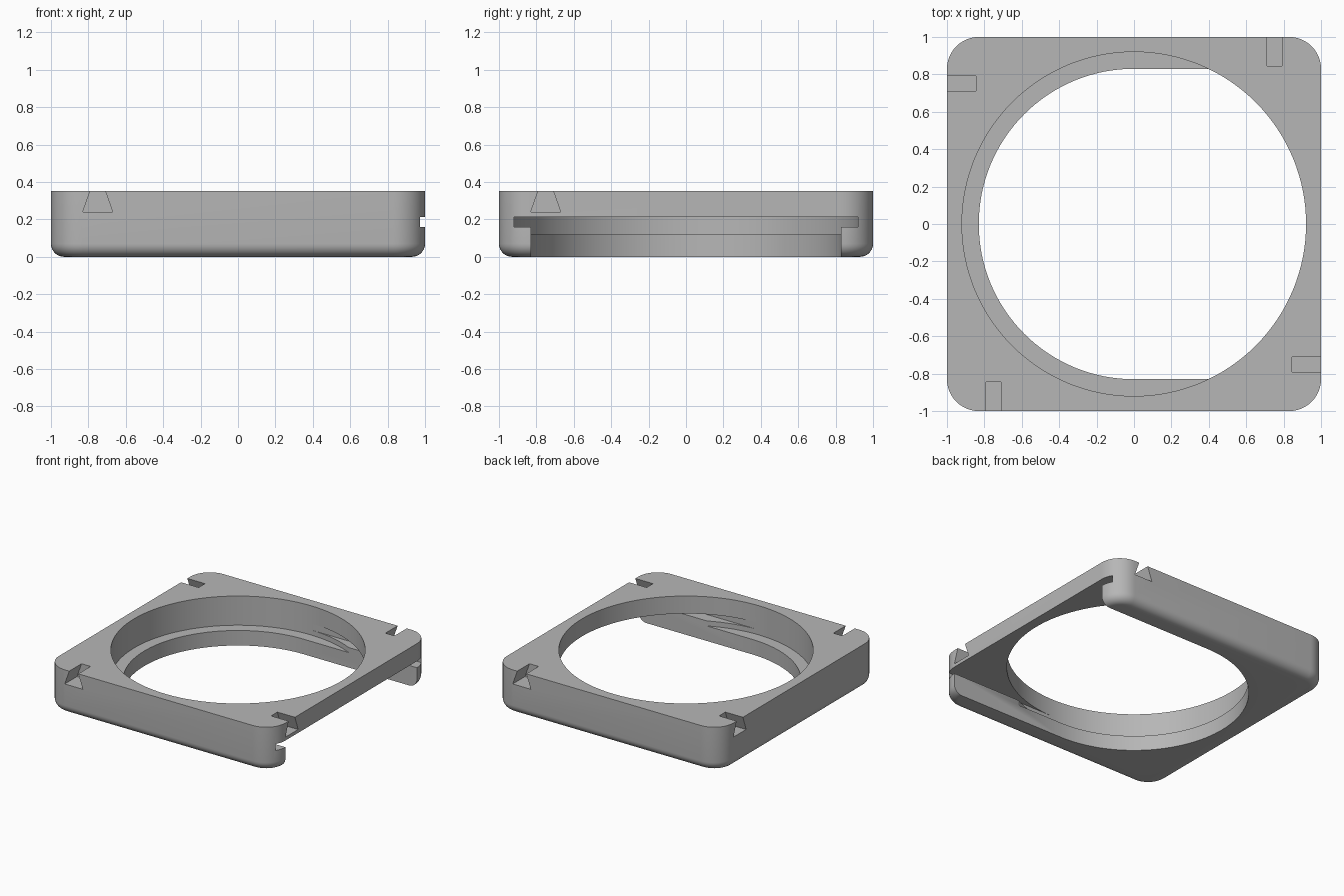
import bpy, bmesh, math

if "Cube" in bpy.data.objects:
    bpy.data.objects.remove(bpy.data.objects["Cube"])

HEIGHT, CORNER, FILLET = 0.353, 0.17, 0.07
SEAT_R, HOLE_R = 0.92, 0.83

gray = bpy.data.materials.new("plain gray")
gray.use_nodes = True
color = (0.47, 0.47, 0.47, 1)
gray.diffuse_color = color
gray.node_tree.nodes["Principled BSDF"].inputs["Base Color"].default_value = color


def loft(name, rings):
    """Closed solid through rings of equal point count."""
    bm = bmesh.new()
    loops = [[bm.verts.new(p) for p in ring] for ring in rings]
    n = len(loops[0])
    for a, b in zip(loops, loops[1:]):
        for i in range(n):
            j = (i + 1) % n
            bm.faces.new((a[i], a[j], b[j], b[i]))
    bm.faces.new(loops[0][::-1])
    bm.faces.new(loops[-1])
    bmesh.ops.recalc_face_normals(bm, faces=bm.faces)
    mesh = bpy.data.meshes.new(name)
    bm.to_mesh(mesh)
    bm.free()
    mesh.materials.append(gray)
    obj = bpy.data.objects.new(name, mesh)
    bpy.context.collection.objects.link(obj)
    return obj


def prism(name, outline, z0, z1):
    return loft(name, [[(x, y, z) for x, y in outline] for z in (z0, z1)])


def arc(r, start, end, steps, cx=0, cy=0):
    return [(cx + r * math.cos(math.radians(start + (end - start) * i / steps)),
             cy + r * math.sin(math.radians(start + (end - start) * i / steps)))
            for i in range(steps + 1)]


def rounded_square(inset, z):
    c = 1 - CORNER
    pts = []
    for k, (sx, sy) in enumerate([(1, 1), (-1, 1), (-1, -1), (1, -1)]):
        pts += arc(CORNER - inset, 90 * k, 90 * k + 90, 12, sx * c, sy * c)
    return [(x, y, z) for x, y in pts]


# Frame body with a filleted lower edge
rings = []
for i in range(9):
    t = math.radians(90 * i / 8)
    rings.append(rounded_square(FILLET * (1 - math.sin(t)), FILLET * (1 - math.cos(t))))
rings.append(rounded_square(0, HEIGHT))
frame = loft("frame_body", rings)

# Through hole that runs out of the left side, round seat, and wide slide slot
cutters = [
    prism("hole_cutter", arc(HOLE_R, 90, 270, 64) + [(1.2, -HOLE_R), (1.2, HOLE_R)], -0.1, 0.18),
    prism("seat_cutter", arc(SEAT_R, 0, 360, 128)[:-1], 0.12, 0.5),
    prism("slot_cutter", [(0.02, -SEAT_R), (1.2, -SEAT_R), (1.2, SEAT_R), (0.02, SEAT_R)], 0.16, 0.213),
]

# Dovetail notches, one on each side
for k in range(4):
    profile = [(-0.83, 0.24), (-0.67, 0.24), (-0.71, HEIGHT), (-0.71, 0.45), (-0.79, 0.45), (-0.79, HEIGHT)]
    notch = loft("notch_cutter", [[(x, y, z) for x, z in profile] for y in (-1.1, -0.845)])
    notch.rotation_euler.z = math.pi / 2 * k
    cutters.append(notch)

bpy.context.view_layer.update()
bpy.context.view_layer.objects.active = frame
for cutter in cutters:
    cutter.hide_render = True
    mod = frame.modifiers.new("cut", 'BOOLEAN')
    mod.operation = 'DIFFERENCE'
    mod.solver = 'EXACT'
    mod.object = cutter
    bpy.ops.object.modifier_apply(modifier=mod.name)
    bpy.data.objects.remove(cutter)

# Smooth the curved walls, keep the edges crisp
bpy.ops.object.select_all(action='DESELECT')
frame.select_set(True)
bpy.ops.object.shade_smooth_by_angle(angle=math.radians(30))
